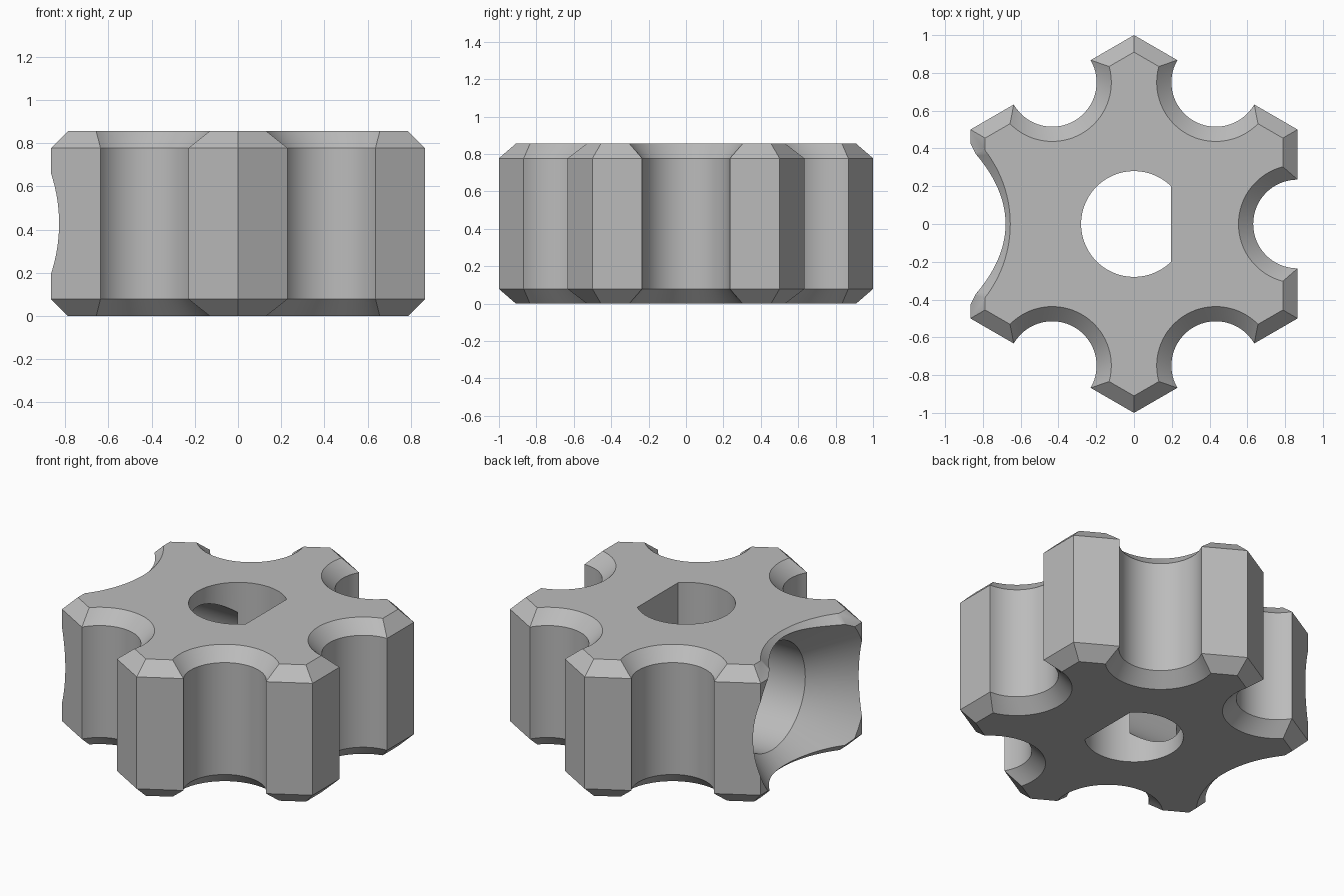
import bpy, bmesh
from math import sin, cos, acos, asin, pi, radians
from mathutils import Vector, Matrix

if "Cube" in bpy.data.objects:
    bpy.data.objects.remove(bpy.data.objects["Cube"])

HEIGHT, BEVEL, APOTHEM = 0.855, 0.078, 0.866
SMALL_NOTCH = (0.866, 0.235)   # centre distance, radius
LARGE_NOTCH = (1.29, 0.557)

grey = bpy.data.materials.new("plain_grey")
grey.use_nodes = True
COLOUR = (0.5, 0.5, 0.5, 1)
grey.diffuse_color = COLOUR
grey.node_tree.nodes["Principled BSDF"].inputs["Base Color"].default_value = COLOUR


def loft(name, rings):
    """Closed solid through rings of equally many points."""
    bm = bmesh.new()
    loops = [[bm.verts.new(p) for p in ring] for ring in rings]
    n = len(loops[0])
    for low, high in zip(loops, loops[1:]):
        for i in range(n):
            j = (i + 1) % n
            bm.faces.new((low[i], low[j], high[j], high[i]))
    bm.faces.new(loops[0][::-1])
    bm.faces.new(loops[-1])
    bmesh.ops.recalc_face_normals(bm, faces=bm.faces[:])
    mesh = bpy.data.meshes.new(name)
    bm.to_mesh(mesh)
    bm.free()
    obj = bpy.data.objects.new(name, mesh)
    bpy.context.collection.objects.link(obj)
    mesh.materials.append(grey)
    return obj


def outline(z, inset, steps=32):
    """Hexagon with a round notch in each side, moved inwards by inset."""
    a = APOTHEM - inset
    points = []
    for side in range(6):
        turn = Matrix.Rotation(side * pi / 3, 3, 'Z')
        centre, radius = LARGE_NOTCH if side == 3 else SMALL_NOTCH
        radius += inset
        half = acos((centre - a) / radius)
        for i in range(steps + 1):
            t = half * (2 * i / steps - 1)
            points.append(turn @ Vector((centre - radius * cos(t), radius * sin(t), z)))
        points.append(turn @ Vector((a, a / 3 ** 0.5, z)))
    return points


def d_profile(z, radius=0.28, flat=0.195, steps=64):
    """Round shaft bore with one flat side."""
    start = acos(flat / radius)
    return [(radius * cos(t), radius * sin(t), z)
            for t in (start + (2 * pi - 2 * start) * i / steps for i in range(steps + 1))]


def side_ring(x, radius, steps=96):
    return [(x, radius * cos(2 * pi * i / steps), HEIGHT / 2 + radius * sin(2 * pi * i / steps))
            for i in range(steps)]


# Bevelled star-shaped body
body = loft("knob_body", [outline(0, BEVEL), outline(BEVEL, 0),
                          outline(HEIGHT - BEVEL, 0), outline(HEIGHT, BEVEL)])

# Shaft bore, and side hole with a wide countersink
bore = loft("bore_cutter", [d_profile(-0.2), d_profile(HEIGHT + 0.2)])
side_hole = loft("side_hole_cutter", [side_ring(-0.163, 0.332), side_ring(-0.592, 0.332),
                                      side_ring(-1.1, 0.74)])

bpy.context.view_layer.objects.active = body
body.select_set(True)
for cutter in (bore, side_hole):
    cutter.hide_render = True
    mod = body.modifiers.new("cut", 'BOOLEAN')
    mod.operation = 'DIFFERENCE'
    mod.solver = 'EXACT'
    mod.object = cutter
    bpy.ops.object.modifier_apply(modifier=mod.name)
    bpy.data.objects.remove(cutter)

bpy.ops.object.shade_smooth_by_angle(angle=radians(30))
